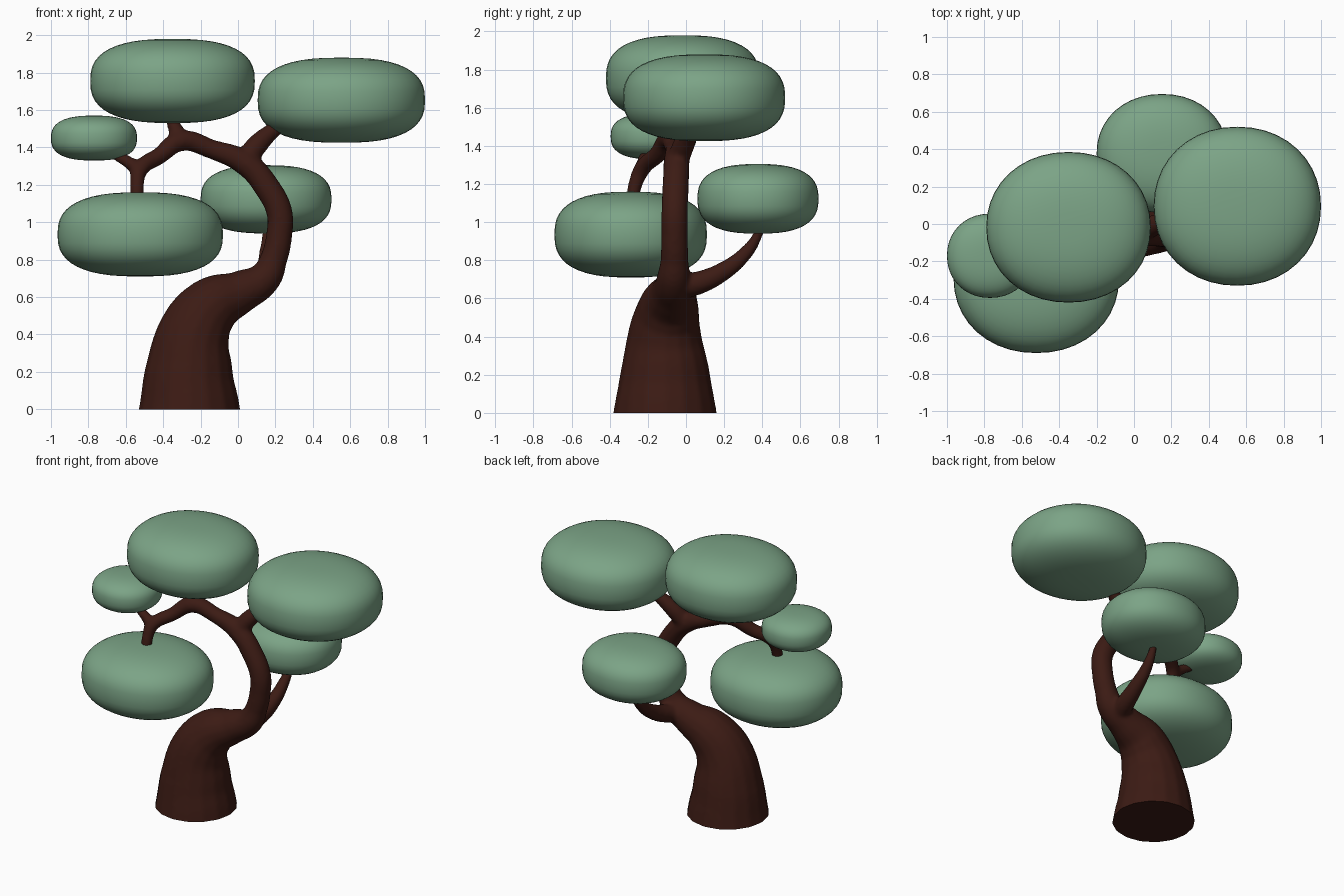
import bpy, bmesh, math

if "Cube" in bpy.data.objects:
    bpy.data.objects.remove(bpy.data.objects["Cube"])


def material(name, color):
    m = bpy.data.materials.new(name)
    m.diffuse_color = (*color, 1)
    m.use_nodes = True
    m.node_tree.nodes["Principled BSDF"].inputs["Base Color"].default_value = m.diffuse_color
    return m


bark = material("bark", (0.045, 0.011, 0.007))
leaf = material("leaf", (0.2, 0.37, 0.24))


def add_object(name, mesh, mat):
    ob = bpy.data.objects.new(name, mesh)
    bpy.context.collection.objects.link(ob)
    mesh.materials.clear()
    mesh.materials.append(mat)
    return ob


def evaluated_mesh(ob):
    bpy.context.view_layer.update()
    dg = bpy.context.evaluated_depsgraph_get()
    return bpy.data.meshes.new_from_object(ob.evaluated_get(dg))


def add_limb(bm, points):
    """Tapered tube through (x, y, z, radius) points, added to bm."""
    cu = bpy.data.curves.new("limb", 'CURVE')
    cu.dimensions = '3D'
    cu.bevel_depth = 1.0
    cu.bevel_resolution = 6
    cu.use_fill_caps = True
    sp = cu.splines.new('BEZIER')
    sp.bezier_points.add(len(points) - 1)
    for bp, (x, y, z, r) in zip(sp.bezier_points, points):
        bp.co = (x, y, z)
        bp.radius = r
        bp.handle_left_type = bp.handle_right_type = 'AUTO'
    ob = bpy.data.objects.new("limb", cu)
    bpy.context.collection.objects.link(ob)
    me = evaluated_mesh(ob)
    bm.from_mesh(me)
    bpy.data.objects.remove(ob)
    bpy.data.meshes.remove(me)


# Trunk and branches, fused into one smooth skin
limbs = [
    # trunk running on into the long left branch
    [(-0.26, -0.11, -0.12, 0.30), (-0.26, -0.11, 0, 0.272), (-0.262, -0.11, 0.2, 0.237),
     (-0.225, -0.11, 0.43, 0.19), (-0.135, -0.09, 0.553, 0.16), (0.015, -0.07, 0.628, 0.115),
     (0.14, -0.065, 0.70, 0.09), (0.19, -0.06, 0.80, 0.073), (0.22, -0.06, 0.93, 0.07),
     (0.222, -0.06, 1.05, 0.07), (0.16, -0.055, 1.18, 0.07), (0.04, -0.05, 1.315, 0.068),
     (-0.14, -0.06, 1.39, 0.052), (-0.30, -0.09, 1.435, 0.056), (-0.42, -0.15, 1.355, 0.046),
     (-0.525, -0.23, 1.28, 0.044), (-0.54, -0.265, 1.2, 0.038), (-0.54, -0.28, 1.13, 0.036)],
    # right branch
    [(0.03, -0.05, 1.31, 0.06), (0.10, -0.01, 1.41, 0.058), (0.20, 0.03, 1.50, 0.042),
     (0.26, 0.05, 1.54, 0.03)],
    # upper branch
    [(-0.30, -0.09, 1.43, 0.05), (-0.335, -0.07, 1.50, 0.04), (-0.36, -0.05, 1.57, 0.03)],
    # small left branch
    [(-0.53, -0.23, 1.28, 0.04), (-0.60, -0.22, 1.33, 0.033), (-0.68, -0.2, 1.37, 0.025)],
    # back branch
    [(0.09, -0.06, 0.66, 0.07), (0.125, 0.06, 0.68, 0.062), (0.145, 0.2, 0.745, 0.05),
     (0.15, 0.31, 0.835, 0.038), (0.155, 0.37, 0.92, 0.028), (0.16, 0.40, 1.0, 0.022)],
]
bm = bmesh.new()
for pts in limbs:
    add_limb(bm, pts)
bmesh.ops.remove_doubles(bm, verts=bm.verts, dist=1e-5)
raw = bpy.data.meshes.new("trunk_raw")
bm.to_mesh(raw)
bm.free()
trunk = add_object("trunk", raw, bark)
rm = trunk.modifiers.new("fuse", 'REMESH')
rm.mode = 'VOXEL'
rm.voxel_size = 0.013
sm = trunk.modifiers.new("soften", 'SMOOTH')
sm.factor = 0.5
sm.iterations = 8
skin = evaluated_mesh(trunk)
trunk.modifiers.clear()

# Flat cut at the ground
bm = bmesh.new()
bm.from_mesh(skin)
cut = bmesh.ops.bisect_plane(bm, geom=bm.verts[:] + bm.edges[:] + bm.faces[:],
                             plane_co=(0, 0, 0), plane_no=(0, 0, 1), clear_inner=True)
rim = [e for e in cut["geom_cut"] if isinstance(e, bmesh.types.BMEdge)]
bmesh.ops.holes_fill(bm, edges=rim, sides=0)
bmesh.ops.recalc_face_normals(bm, faces=bm.faces)
for f in bm.faces:
    f.smooth = abs(f.normal.z) < 0.999 or f.calc_center_median().z > 0.01
for e in rim:
    if e.is_valid:
        e.smooth = False
bm.to_mesh(skin)
bm.free()
trunk.data = skin
skin.materials.clear()
skin.materials.append(bark)


def spow(v, p):
    return math.copysign(abs(v) ** p, v)


def foliage(name, xr, yr, zr, flat=2.6, plan=2.1):
    """Flattened cushion filling the given x, y, z ranges."""
    bm = bmesh.new()
    bmesh.ops.create_uvsphere(bm, u_segments=40, v_segments=24, radius=1)
    for v in bm.verts:
        lat = math.asin(max(-1, min(1, v.co.z)))
        lon = math.atan2(v.co.y, v.co.x)
        c = max(math.cos(lat), 0) ** (2 / flat)
        unit = (c * spow(math.cos(lon), 2 / plan), c * spow(math.sin(lon), 2 / plan),
                spow(math.sin(lat), 2 / flat))
        v.co = [(a + b) / 2 + u * (b - a) / 2 for u, (a, b) in zip(unit, (xr, yr, zr))]
    for f in bm.faces:
        f.smooth = True
    me = bpy.data.meshes.new(name)
    bm.to_mesh(me)
    bm.free()
    add_object(name, me, leaf)


# Foliage pads
foliage("foliage_top", (-0.79, 0.09), (-0.42, 0.385), (1.53, 1.98))
foliage("foliage_right", (0.105, 1.0), (-0.33, 0.52), (1.425, 1.88))
foliage("foliage_lower_left", (-0.965, -0.08), (-0.69, 0.11), (0.71, 1.16))
foliage("foliage_small_left", (-1.0, -0.54), (-0.395, 0.055), (1.33, 1.57))
foliage("foliage_back", (-0.2, 0.5), (0.06, 0.695), (0.94, 1.305))
